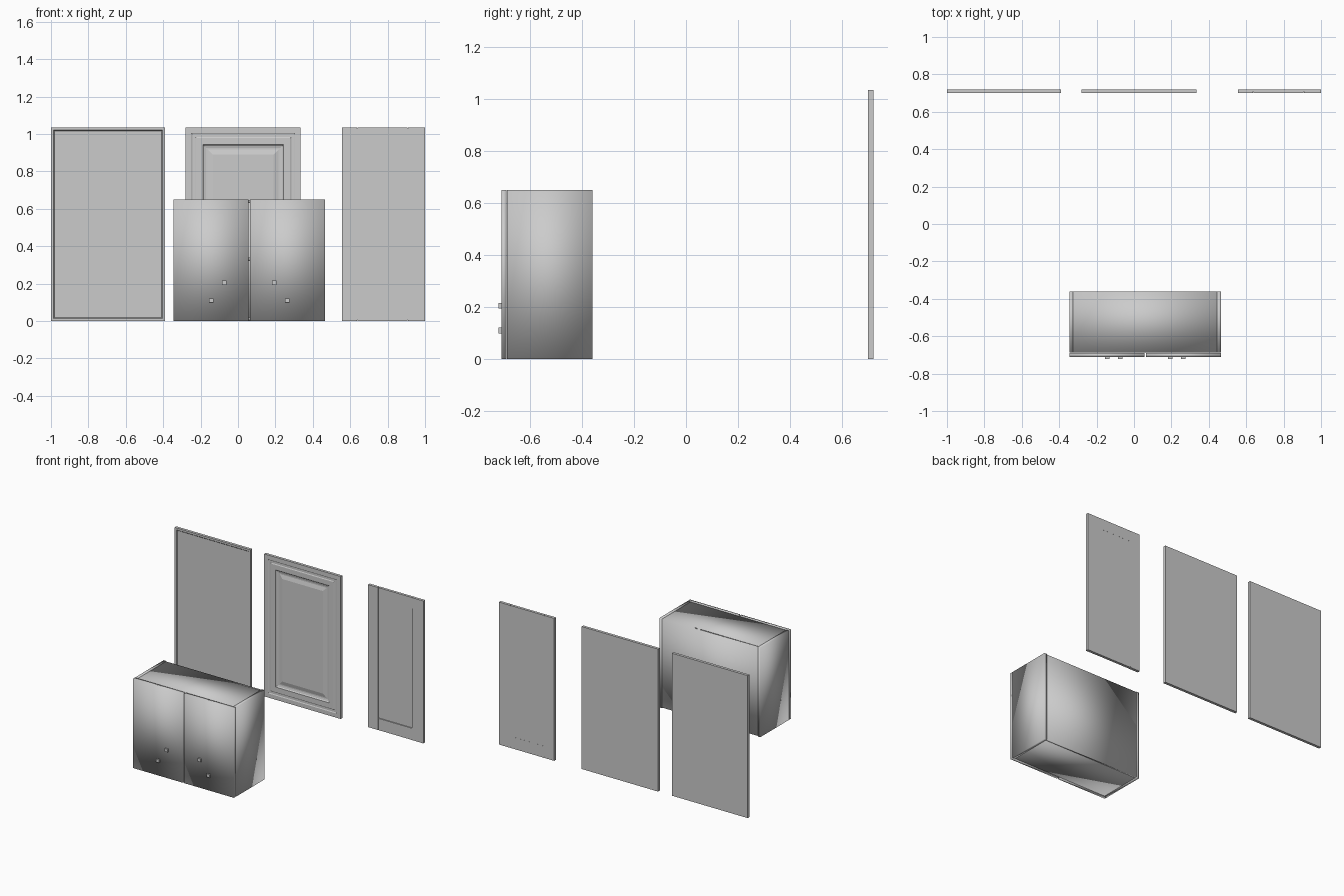
import bpy
import bmesh

if "Cube" in bpy.data.objects:
    bpy.data.objects.remove(bpy.data.objects["Cube"], do_unlink=True)

grey = bpy.data.materials.new("plain grey")
grey.use_nodes = True
grey.diffuse_color = (0.6, 0.6, 0.6, 1)
grey.node_tree.nodes["Principled BSDF"].inputs["Base Color"].default_value = (0.6, 0.6, 0.6, 1)


def finish(name, bm, smooth=False):
    bmesh.ops.recalc_face_normals(bm, faces=bm.faces)
    mesh = bpy.data.meshes.new(name)
    bm.to_mesh(mesh)
    bm.free()
    for face in mesh.polygons:
        face.use_smooth = smooth
    mesh.materials.append(grey)
    obj = bpy.data.objects.new(name, mesh)
    bpy.context.collection.objects.link(obj)
    return obj


def box(name, x, y, z, smooth=False):
    """Box from three (low, high) ranges."""
    bm = bmesh.new()
    bmesh.ops.create_cube(bm, size=1)
    for v in bm.verts:
        v.co = [lo + (c + 0.5) * (hi - lo) for c, (lo, hi) in zip(v.co, (x, y, z))]
    return finish(name, bm, smooth)


def moulded_panel(name, x, z, back, front, steps):
    """Slab whose front steps inward through (inset, depth) rings."""
    bm = bmesh.new()

    def ring(inset, y):
        x0, x1, z0, z1 = x[0] + inset, x[1] - inset, z[0] + inset, z[1] - inset
        return [bm.verts.new(p) for p in ((x0, y, z0), (x1, y, z0), (x1, y, z1), (x0, y, z1))]

    rings = [ring(0, back), ring(0, front)] + [ring(i, front + d) for i, d in steps]
    for a, b in zip(rings, rings[1:]):
        for i in range(4):
            j = (i + 1) % 4
            bm.faces.new((a[i], a[j], b[j], b[i]))
    bm.faces.new(rings[0])
    bm.faces.new(rings[-1])
    return finish(name, bm)


# Cabinet carcass
LEFT, RIGHT, MID, TOP = -0.345, 0.465, 0.06, 0.65
T = 0.02
FRONT, REAR = -0.688, -0.36
inner = (LEFT + T, RIGHT - T)
depth = (FRONT, REAR - 0.003)
box("cabinet_right_side", (LEFT, LEFT + T), (FRONT, REAR), (0, TOP), True)
box("cabinet_left_side", (RIGHT - T, RIGHT), (FRONT, REAR), (0, TOP), True)
box("cabinet_top", inner, depth, (TOP - T, TOP - 0.003), True)
box("cabinet_bottom", inner, depth, (0.003, T), True)
box("cabinet_shelf", inner, (FRONT + 0.01, REAR - T), (0.32, 0.34), True)
box("cabinet_back", inner, (REAR - 0.015, REAR - 0.002), (0.003, TOP - 0.003), True)

# Doors and square knobs
for side, name in ((-1, "right"), (1, "left")):
    outer = LEFT if side < 0 else RIGHT
    span = sorted((outer, MID + side * 0.005))
    box(f"cabinet_door_{name}", span, (-0.71, -0.69), (0, TOP), True)
    for label, offset, z in (("upper", 0.133, 0.205), ("lower", 0.203, 0.11)):
        x = MID + side * offset
        box(f"{name}_{label}_knob", (x - 0.012, x + 0.012), (-0.721, -0.709),
            (z - 0.011, z + 0.011))

# Sample doors standing behind the cabinet
PF, PB, H = 0.7, 0.72, 1.035
moulded_panel("thin_framed_door", (-1, -0.39), (0, H), PB, PF,
              [(0.014, 0), (0.02, 0.007)])
moulded_panel("raised_panel_door", (-0.28, 0.335), (0, H), PB, PF,
              [(0.03, 0), (0.036, 0.003), (0.05, 0.003), (0.056, 0),
               (0.092, 0), (0.098, 0.006), (0.11, 0.009), (0.118, 0.009),
               (0.145, 0.002)])

# Shaker door: stiles, rails with narrow joint lines, recessed centre
stiles = ((0.555, 0.635), (0.91, 1.0))
for name, x in zip(("right", "left"), stiles):
    box(f"shaker_{name}_stile", x, (PF, PB), (0, H))
for name, z in (("bottom", (0, 0.085)), ("top", (0.955, H))):
    box(f"shaker_{name}_rail", (0.638, 0.907), (PF + 0.001, PB), z)
box("shaker_centre_panel", (0.63, 0.915), (PF + 0.008, PB - 0.0005), (0.005, H - 0.005))
